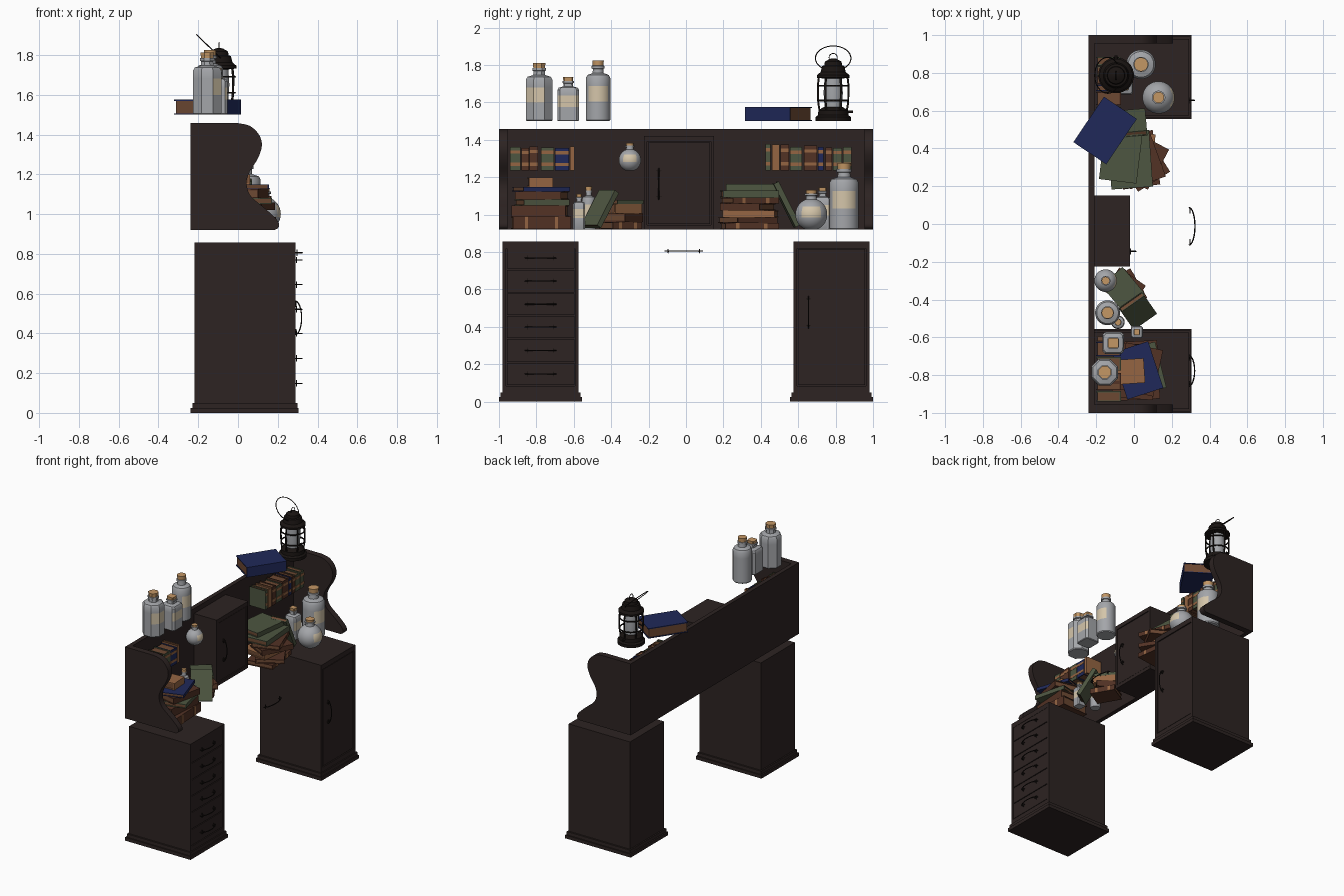
import bpy, bmesh, math, random
from math import sin, cos, pi, radians
from mathutils import Matrix, Vector, Euler

if "Cube" in bpy.data.objects:
    bpy.data.objects.remove(bpy.data.objects["Cube"])

random.seed(4)

def material(name, rgb):
    m = bpy.data.materials.new(name)
    m.diffuse_color = (*rgb, 1)
    m.use_nodes = True
    m.node_tree.nodes["Principled BSDF"].inputs["Base Color"].default_value = m.diffuse_color
    return m

WOOD = material("dark wood", (.026, .017, .016))
METAL = material("black metal", (.010, .007, .006))
GLASS = material("grey glass", (.37, .38, .40))
LABEL = material("beige label", (.66, .56, .40))
CORK = material("cork", (.55, .31, .13))
GREEN = material("green cover", (.075, .092, .052))
BLUE = material("blue cover", (.014, .022, .10))
BROWN = material("brown cover", (.085, .032, .018))
PAGES = material("brown pages", (.15, .065, .032))
TAN = material("tan cover", (.30, .13, .055))

def finish(name, bm, mats, smooth=True):
    bmesh.ops.recalc_face_normals(bm, faces=bm.faces)
    me = bpy.data.meshes.new(name)
    bm.to_mesh(me)
    bm.free()
    for m in mats:
        me.materials.append(m)
    if smooth:
        me.polygons.foreach_set("use_smooth", [True] * len(me.polygons))
        me.set_sharp_from_angle(angle=radians(35))
    ob = bpy.data.objects.new(name, me)
    bpy.context.collection.objects.link(ob)
    return ob

def add_box(bm, lo, hi, mat=0):
    lo, hi = Vector(lo), Vector(hi)
    mtx = Matrix.Translation((lo + hi) / 2) @ Matrix.Diagonal((*(hi - lo), 1))
    for v in bmesh.ops.create_cube(bm, size=1, matrix=mtx)["verts"]:
        for f in v.link_faces:
            f.material_index = mat

def boxes(name, spans, mat=WOOD):
    bm = bmesh.new()
    for lo, hi in spans:
        add_box(bm, lo, hi)
    return finish(name, bm, [mat], False)

def tube(name, pts, r, mat=METAL, cyclic=False):
    cu = bpy.data.curves.new(name, "CURVE")
    cu.dimensions, cu.bevel_depth, cu.bevel_resolution, cu.use_fill_caps = "3D", r, 1, True
    sp = cu.splines.new("POLY")
    sp.points.add(len(pts) - 1)
    for p, q in zip(sp.points, pts):
        p.co = (*q, 1)
    sp.use_cyclic_u = cyclic
    tmp = bpy.data.objects.new(name + "_path", cu)
    bpy.context.collection.objects.link(tmp)
    me = bpy.data.meshes.new_from_object(tmp.evaluated_get(bpy.context.evaluated_depsgraph_get()))
    bpy.data.objects.remove(tmp)
    me.materials.clear()
    me.materials.append(mat)
    ob = bpy.data.objects.new(name, me)
    bpy.context.collection.objects.link(ob)

def lathe(name, rows, sides, loc, mats, squares=False, label=None):
    """rows: (radius, height, material, is_label_band); label: (direction, half width)"""
    bm, rings = bmesh.new(), []
    for r, z, *_ in rows:
        ring = []
        for i in range(sides):
            a = 2 * pi * (i + .5) / sides
            x, y = r * cos(a), r * sin(a)
            if squares:
                x, y = (max(-r, min(r, 1.25 * c)) for c in (x, y))
            ring.append(bm.verts.new((loc[0] + x, loc[1] + y, loc[2] + z)))
        rings.append(ring)
    for k, row in enumerate(rows[:-1]):
        for i in range(sides):
            j = (i + 1) % sides
            f = bm.faces.new((rings[k][i], rings[k][j], rings[k + 1][j], rings[k + 1][i]))
            f.material_index = row[2]
            if label and row[3]:
                d = (2 * pi * (i + 1) / sides - label[0] + pi) % (2 * pi) - pi
                if abs(d) < label[1]:
                    f.material_index = 1
    bm.faces.new(rings[0][::-1])
    bm.faces.new(rings[-1]).material_index = rows[-1][2]
    return finish(name, bm, mats)

def handle(name, c, length, axis):
    """bowed pull with a four-pointed plate at each end, on a +x face"""
    ax = Vector(axis)
    tube(name, [Vector(c) + ax * length / 2 * -cos(pi * i / 12) + Vector((.033 * sin(pi * i / 12), 0, 0))
                for i in range(13)], .0035)
    bm = bmesh.new()
    for s in (-.42, .42):
        vs = [bm.verts.new(Vector(c) + ax * length * s + Vector((.003, r * cos(pi * i / 4), r * sin(pi * i / 4))))
              for i in range(8) for r in [(.016, .005)[i % 2]]]
        f = bm.faces.new(vs)
        ext = bmesh.ops.extrude_face_region(bm, geom=[f])["geom"]
        bmesh.ops.translate(bm, vec=(.005, 0, 0), verts=[g for g in ext if isinstance(g, bmesh.types.BMVert)])
    finish(name + "_plates", bm, [METAL], False)

# Pedestals: stepped plinth, carcass and front frame
for side, y0, y1 in (("left", -.98, -.575), ("right", .575, .98)):
    boxes(side + "_pedestal", [
        ((-.24, y0 - .02, 0), (.305, y1 + .02, .025)), ((-.23, y0 - .012, .025), (.298, y1 + .012, .05)),
        ((-.22, y0, .05), (.27, y1, .857)),
        ((.27, y0, .05), (.29, y0 + .018, .857)), ((.27, y1 - .018, .05), (.29, y1, .857)),
        ((.27, y0 + .018, .82), (.29, y1 - .018, .857)), ((.27, y0 + .018, .05), (.29, y1 - .018, .085))])
edges = [.087, .21, .338, .46, .582, .708, .83]
for i, (a, b) in enumerate(zip(edges, edges[1:])):
    boxes(f"drawer_{i}", [((.265, -.958, a + .003), (.288, -.597, b - .003))])
    handle(f"drawer_handle_{i}", (.288, -.777, (a + b) / 2), .165, (0, 1, 0))
boxes("cupboard_door", [((.265, .599, .09), (.287, .956, .815))])
handle("cupboard_handle", (.287, .655, .478), .17, (0, 0, 1))
handle("centre_drawer_handle", (.29, -.012, .805), .2, (0, 1, 0))

# Hutch: back board, scrolled sides and small cabinet
boxes("hutch_back", [((-.24, -1, .92), (-.208, 1, 1.457))])
key = [(0, 1.457), (.06, 1.443), (.105, 1.40), (.12, 1.345), (.10, 1.28), (.06, 1.215), (.043, 1.155),
       (.065, 1.09), (.14, 1.025), (.198, .968), (.205, .935), (.185, .92)]
key = [Vector(k) for k in key]
scroll = []
for i in range(len(key) - 1):
    p0, p1, p2, p3 = key[max(i - 1, 0)], key[i], key[i + 1], key[min(i + 2, len(key) - 1)]
    for t in (0, .25, .5, .75):
        scroll.append(.5 * (2 * p1 + (p2 - p0) * t + (2 * p0 - 5 * p1 + 4 * p2 - p3) * t * t
                            + (3 * p1 - p0 - 3 * p2 + p3) * t ** 3))
outline = [Vector((-.24, .92)), Vector((-.24, 1.457))] + scroll + [key[-1]]
for side, y in (("left", -1), ("right", .955)):
    bm = bmesh.new()
    f = bm.faces.new([bm.verts.new((p.x, y, p.y)) for p in outline])
    ext = bmesh.ops.extrude_face_region(bm, geom=[f])["geom"]
    bmesh.ops.translate(bm, vec=(0, .045, 0), verts=[g for g in ext if isinstance(g, bmesh.types.BMVert)])
    finish(side + "_hutch_side", bm, [WOOD])
boxes("small_cabinet", [((-.21, -.225, .92), (-.035, .15, 1.42)),
                        ((-.035, -.225, .92), (-.02, -.208, 1.42)), ((-.035, .133, .92), (-.02, .15, 1.42)),
                        ((-.035, -.208, 1.39), (-.02, .133, 1.42)), ((-.035, -.208, .92), (-.02, .133, .945))])
boxes("small_cabinet_door", [((-.04, -.204, .949), (-.023, .129, 1.386))])
handle("small_cabinet_handle", (-.023, -.145, 1.165), .165, (0, 0, 1))

# Books: covers and spine around a page block; spine on local +x
def book(name, c, w, l, t, rot, cover, band=False):
    bm = bmesh.new()
    k, e = min(.006, t * .15), .006
    add_box(bm, (-w / 2, -l / 2, t / 2 - k), (w / 2, l / 2, t / 2))
    add_box(bm, (-w / 2, -l / 2, -t / 2), (w / 2, l / 2, k - t / 2))
    add_box(bm, (w / 2 - .006, -l / 2, -t / 2 + k), (w / 2, l / 2, t / 2 - k))
    add_box(bm, (e - w / 2, e - l / 2, k - t / 2), (w / 2 - .006, l / 2 - e, t / 2 - k), 1)
    if band:
        for s in (-.3, .22):
            add_box(bm, (w / 2, l * s, -t / 2), (w / 2 + .002, l * s + .018, t / 2), 2)
    ob = finish(name, bm, [cover, PAGES, TAN], False)
    ob.location, ob.rotation_euler = c, Euler([radians(a) for a in rot])

book("top_blue_book", (-.153, .495, 1.538), .21, .29, .075, (0, 0, -34), BLUE)

def pile(name, z, items):
    for i, (x, y, w, l, t, yaw, m) in enumerate(items):
        book(f"{name}_{i}", (x, y, z + t / 2), w, l, t, (0, 0, yaw), m, i % 2 == 0 and m == BROWN)
        z += t

pile("left_pile_book", .922, [(.02, -.775, .22, .31, .068, 3, BROWN), (.0, -.78, .22, .29, .06, -4, BROWN),
     (.04, -.77, .21, .25, .03, 14, GREEN), (.03, -.77, .2, .25, .045, -12, BROWN),
     (.02, -.775, .2, .26, .024, 18, BLUE), (-.015, -.78, .14, .13, .05, 4, TAN)])
pile("right_pile_book", .922, [(.02, .34, .2, .29, .034, 8, BROWN), (.04, .33, .2, .25, .03, 32, BROWN),
     (.0, .345, .2, .28, .035, -6, TAN), (.05, .33, .18, .24, .038, -28, BROWN),
     (.03, .34, .2, .26, .032, 20, BROWN), (-.02, .34, .22, .3, .038, 4, GREEN),
     (-.07, .36, .2, .27, .034, -7, GREEN)])
pile("middle_pile_book", .922, [(-.04, -.35, .15, .18, .04, 30, BROWN), (-.05, -.34, .15, .17, .045, 55, BROWN),
     (-.05, -.35, .14, .18, .05, 38, TAN), (-.06, -.345, .15, .18, .022, 40, GREEN)])
book("left_leaning_book", (.02, -.46, 1.03), .15, .22, .03, (58, 0, 35), GREEN)
book("right_leaning_book", (.0, .535, 1.055), .13, .26, .03, (117, 0, 5), GREEN)

# Upright rows on the upper level: (y start, y end, cover)
row = [(-.94, -.885, GREEN), (-.88, -.84, BROWN), (-.838, -.79, BROWN), (-.775, -.705, GREEN),
       (-.70, -.625, BLUE), (-.62, -.595, TAN),
       (.425, .452, GREEN), (.46, .50, TAN), (.505, .55, BROWN), (.555, .62, GREEN), (.63, .70, BROWN),
       (.705, .735, BLUE), (.745, .78, BROWN), (.785, .835, GREEN), (.84, .885, GREEN)]
for i, (a, b, m) in enumerate(row):
    h = random.uniform(.12, .145)
    book(f"upright_book_{i}", (-.135, (a + b) / 2, 1.235 + h / 2), .13, h, b - a, (90, 0, 0), m, m != TAN)

# Bottles and round flasks with labels and corks
PARTS = [GLASS, LABEL, CORK]
def bottle(name, x, y, z, r, h, sides=24, square=False, aim=0.0, label=True):
    prof = [(.93, 0, 0, 0), (1, .02, 0, 0), (1, .32, 0, 1), (1, .58, 0, 0), (1, .71, 0, 0), (.87, .76, 0, 0),
            (.45, .79, 0, 0), (.42, .86, 0, 0), (.52, .865, 0, 0), (.52, .91, 0, 0), (.44, .912, 2, 0), (.47, 1, 2, 0)]
    lathe(name, [(a * r, b * h, m, l) for a, b, m, l in prof], sides, (x, y, z), PARTS, square,
          (aim, .95) if label else None)

def flask(name, x, y, z, r):
    rows = [(r * sin(p), r * (.94 - cos(p)), 0, 75 < d < 112) for d in range(20, 161, 10) for p in [radians(d)]]
    rows += [(.32 * r, 2.1 * r, 0, 0), (.42 * r, 2.12 * r, 0, 0), (.42 * r, 2.24 * r, 0, 0),
             (.33 * r, 2.25 * r, 2, 0), (.35 * r, 2.45 * r, 2, 0)]
    lathe(name, rows, 24, (x, y, z), PARTS, label=(0, .6))

bottle("top_octagonal_bottle", -.155, -.785, 1.5, .077, .312, 8, aim=-.4)
bottle("top_square_bottle", -.11, -.63, 1.5, .058, .235, 24, True)
bottle("top_round_bottle", -.14, -.47, 1.5, .066, .325)
bottle("big_round_bottle", .037, .845, .92, .078, .355)
bottle("shelf_square_bottle", -.05, .73, .92, .045, .225, 24, True)
bottle("small_square_bottle", .015, -.572, .92, .032, .19, 24, True)
bottle("small_round_bottle", -.085, -.52, .92, .036, .23)
flask("low_flask", .13, .67, .92, .086)
flask("high_flask", -.15, -.3, 1.235, .06)

# Lantern: base, glass, hood, cage and carrying ring
LX, LY, LZ = -.095, .787, 1.5
def turned(name, prof, mat):
    lathe(name, [(r, z, 0, 0) for r, z in prof], 24, (LX, LY, LZ), [mat])
def circle(r, z):
    return [(LX + r * cos(i * pi / 12), LY + r * sin(i * pi / 12), LZ + z) for i in range(24)]
turned("lantern_base", [(.095, 0), (.095, .022), (.082, .032), (.08, .058), (.06, .07), (.05, .075)], METAL)
turned("lantern_glass", [(.046, .07), (.052, .15), (.046, .24)], GLASS)
turned("lantern_hood", [(.05, .228), (.088, .232), (.088, .246), (.068, .262), (.06, .295), (.048, .298),
                        (.045, .318), (.02, .332), (.004, .336)], METAL)
for i, z in enumerate((.11, .19)):
    tube(f"lantern_cage_ring_{i}", circle(.08, z), .005, cyclic=True)
for i in range(6):
    a = (i + .5) * pi / 3
    tube(f"lantern_post_{i}", [(LX + r * cos(a), LY + r * sin(a), LZ + z)
                               for r, z in ((.072, .05), (.08, .1), (.082, .19), (.076, .24))], .006)
tube("lantern_loop", [(LX, LY + .022 * cos(i * pi / 8), LZ + .34 + .022 * sin(i * pi / 8)) for i in range(16)],
     .0025, cyclic=True)
tube("lantern_ring", [(LX - .045 - .068 * sin(i * pi / 16), LY + .095 * cos(i * pi / 16),
                       LZ + .336 + .066 * sin(i * pi / 16)) for i in range(32)], .003, cyclic=True)
tube("lantern_knob", [(LX, LY + .07, LZ + .05), (LX, LY + .105, LZ + .05)], .007)
